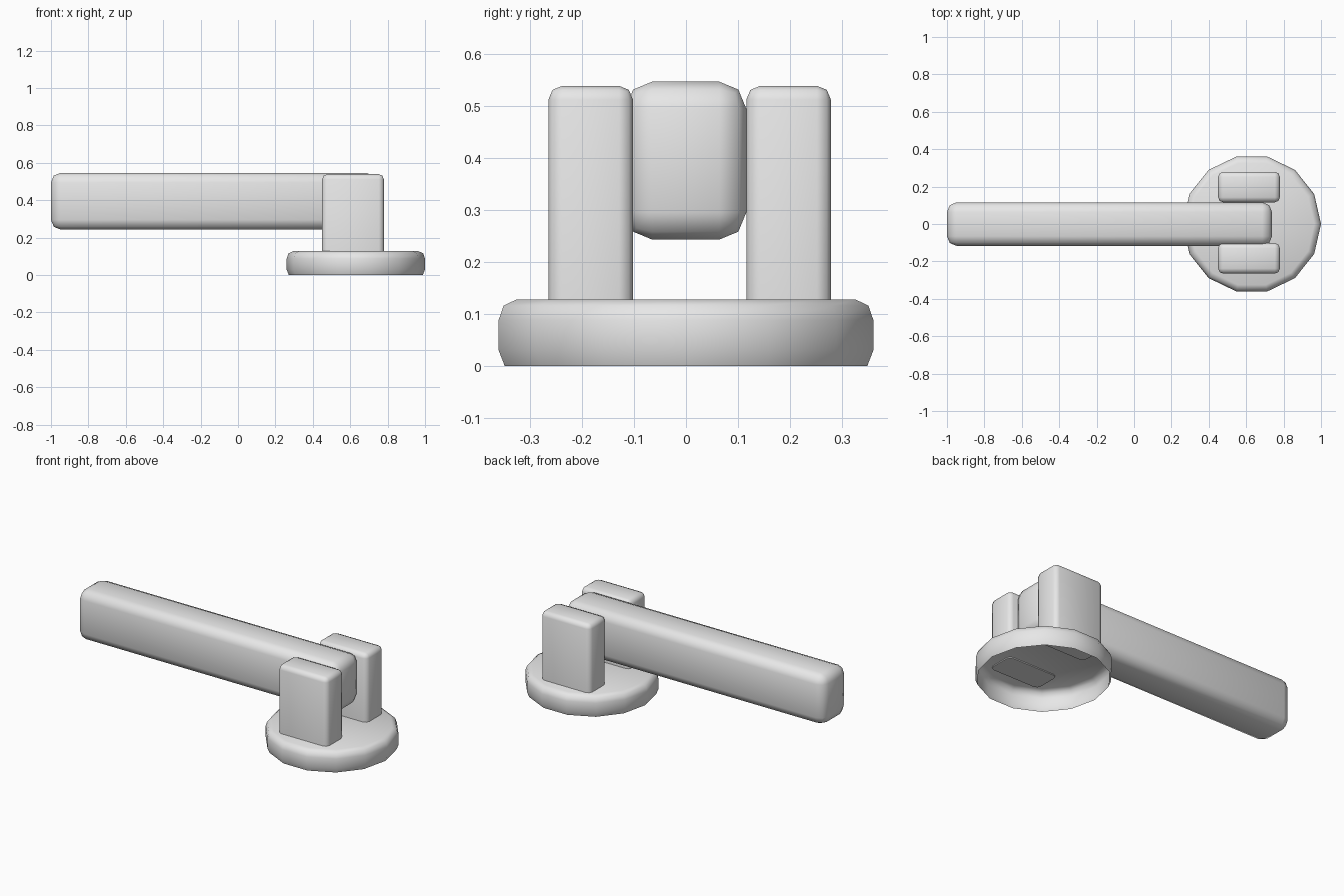
import bpy, bmesh, math

cube = bpy.data.objects.get("Cube")
if cube:
    bpy.data.objects.remove(cube)

grey = bpy.data.materials.new("light_grey")
grey.use_nodes = True
colour = (0.8, 0.8, 0.8, 1)
grey.diffuse_color = colour
grey.node_tree.nodes["Principled BSDF"].inputs["Base Color"].default_value = colour


def finish(name, bm):
    bmesh.ops.recalc_face_normals(bm, faces=bm.faces)
    mesh = bpy.data.meshes.new(name)
    bm.to_mesh(mesh)
    bm.free()
    obj = bpy.data.objects.new(name, mesh)
    bpy.context.collection.objects.link(obj)
    mesh.materials.append(grey)
    bpy.ops.object.select_all(action='DESELECT')
    obj.select_set(True)
    bpy.context.view_layer.objects.active = obj
    bpy.ops.object.shade_smooth_by_angle(angle=math.radians(50))
    return obj


def rounded_block(name, low, high, radius, flat_bottom=False):
    bm = bmesh.new()
    bmesh.ops.create_cube(bm, size=1)
    for v in bm.verts:
        for i in range(3):
            v.co[i] = high[i] if v.co[i] > 0 else low[i]
    # A flat-bottomed block keeps its lowest edges sharp
    edges = [e for e in bm.edges
             if not (flat_bottom and all(v.co.z == e.verts[0].co.z < high[2] - radius
                                         for v in e.verts))]
    bmesh.ops.bevel(bm, geom=edges, offset=radius, offset_type='OFFSET',
                    segments=2, profile=0.5, affect='EDGES', clamp_overlap=True)
    return finish(name, bm)


# Round base: a cap open underneath, with a rounded rim
bm = bmesh.new()
sides = 14
profile = [(0.358, 0), (0.37, 0.03), (0.37, 0.088), (0.36, 0.116), (0.334, 0.128)]
rings = []
for radius, z in profile:
    rings.append([bm.verts.new((radius * math.cos(math.tau * i / sides),
                                radius * math.sin(math.tau * i / sides), z))
                  for i in range(sides)])
for lower, upper in zip(rings, rings[1:]):
    for i in range(sides):
        j = (i + 1) % sides
        bm.faces.new((lower[i], lower[j], upper[j], upper[i]))
bm.faces.new(rings[-1])
base = finish("round_base", bm)
base.location.x = 0.63

# Two upright cheeks holding the arm
for name, y0, y1 in (("front_cheek", -0.265, -0.102), ("back_cheek", 0.116, 0.279)):
    rounded_block(name, (0.45, y0, 0.122), (0.78, y1, 0.539), 0.027, True)

# Long horizontal arm
rounded_block("long_arm", (-1, -0.117, 0.243), (0.738, 0.116, 0.547), 0.052)
